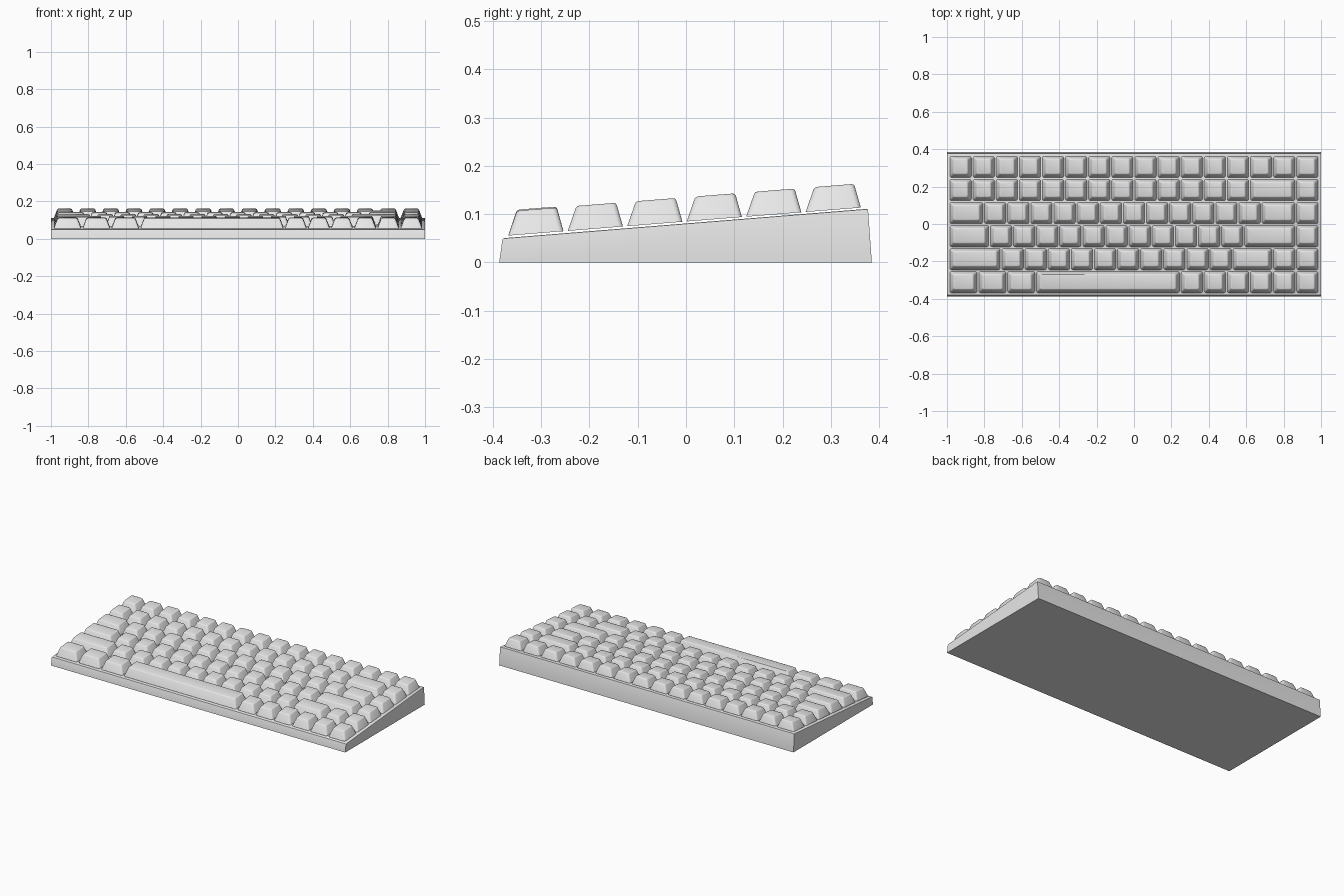
import bpy, bmesh, math
from mathutils import Matrix, Vector

if "Cube" in bpy.data.objects:
    bpy.data.objects.remove(bpy.data.objects["Cube"])

U = 0.1236                       # one key unit
GAP = 0.009                      # space between key bases
TILT = math.atan2(0.06, 0.756)   # slope of the case top

grey = bpy.data.materials.new("light_grey")
grey.use_nodes = True
grey.diffuse_color = (0.8, 0.8, 0.8, 1)
grey.node_tree.nodes["Principled BSDF"].inputs["Base Color"].default_value = (0.8, 0.8, 0.8, 1)


def add_object(name, mesh, matrix=Matrix()):
    obj = bpy.data.objects.new(name, mesh)
    obj.matrix_world = matrix
    bpy.context.collection.objects.link(obj)
    return obj


def finish_mesh(bm, name):
    bmesh.ops.recalc_face_normals(bm, faces=bm.faces)
    mesh = bpy.data.meshes.new(name)
    bm.to_mesh(mesh)
    bm.free()
    mesh.materials.append(grey)
    return mesh


def smooth(obj):
    bpy.ops.object.select_all(action='DESELECT')
    bpy.context.view_layer.objects.active = obj
    obj.select_set(True)
    bpy.ops.object.shade_smooth_by_angle(angle=math.radians(35))
    obj.select_set(False)


def bevel(bm, edges, radius, segments):
    bmesh.ops.bevel(bm, geom=edges, offset=radius, segments=segments,
                    profile=0.5, affect='EDGES')


# Wedge-shaped case
bm = bmesh.new()
profile = [(-0.387, 0), (0.385, 0), (0.377, 0.111), (-0.38, 0.05)]
face = bm.faces.new([bm.verts.new((-1, y, z)) for y, z in profile])
side = bmesh.ops.extrude_face_region(bm, geom=[face])
bmesh.ops.translate(bm, vec=(2, 0, 0),
                    verts=[v for v in side["geom"] if isinstance(v, bmesh.types.BMVert)])
bevel(bm, [e for e in bm.edges if all(v.co.z > 0.01 for v in e.verts)], 0.003, 2)
smooth(add_object("case", finish_mesh(bm, "case")))


# Tapered keycap with rounded corners, one mesh for each width
def keycap_mesh(units):
    w = (units * U - GAP) / 2
    d = (U - GAP) / 2
    height = 0.052 if units > 3 else 0.05
    bm = bmesh.new()
    bmesh.ops.create_cube(bm, size=2)
    for v in bm.verts:
        x, y, z = v.co
        top = z > 0
        inset_x = 0.019 if top else 0
        inset_y = (0.022 if y < 0 else 0.010) if top else 0
        v.co = Vector((x * (w - inset_x), y * (d - inset_y), height if top else 0))
    bevel(bm, [e for e in bm.edges if abs(e.verts[0].co.z - e.verts[1].co.z) > 0.01], 0.01, 3)
    bevel(bm, [e for e in bm.edges if all(v.co.z > height - 0.001 for v in e.verts)], 0.005, 2)
    return finish_mesh(bm, "keycap")


# Key widths in each row, from the back to the front
rows = [
    [1] * 16,
    [1] * 13 + [2, 1],
    [1.5] + [1] * 12 + [1.5, 1],
    [1.75] + [1] * 11 + [2.25, 1],
    [2.25] + [1] * 10 + [1.75, 1, 1],
    [1.25] * 3 + [6.25] + [1] * 6,
]

deck = Matrix.Translation((0, -0.003, 0.0845)) @ Matrix.Rotation(TILT, 4, 'X')
meshes = {}
for r, row in enumerate(rows):
    x = -8 * U
    for k, units in enumerate(row):
        place = deck @ Matrix.Translation((x + units * U / 2, (2.5 - r) * U, 0))
        name = "space_bar" if units > 3 else f"key_row{r + 1}_{k + 1}"
        is_new = units not in meshes
        if is_new:
            meshes[units] = keycap_mesh(units)
        key = add_object(name, meshes[units], place)
        if is_new:
            smooth(key)
        x += units * U
